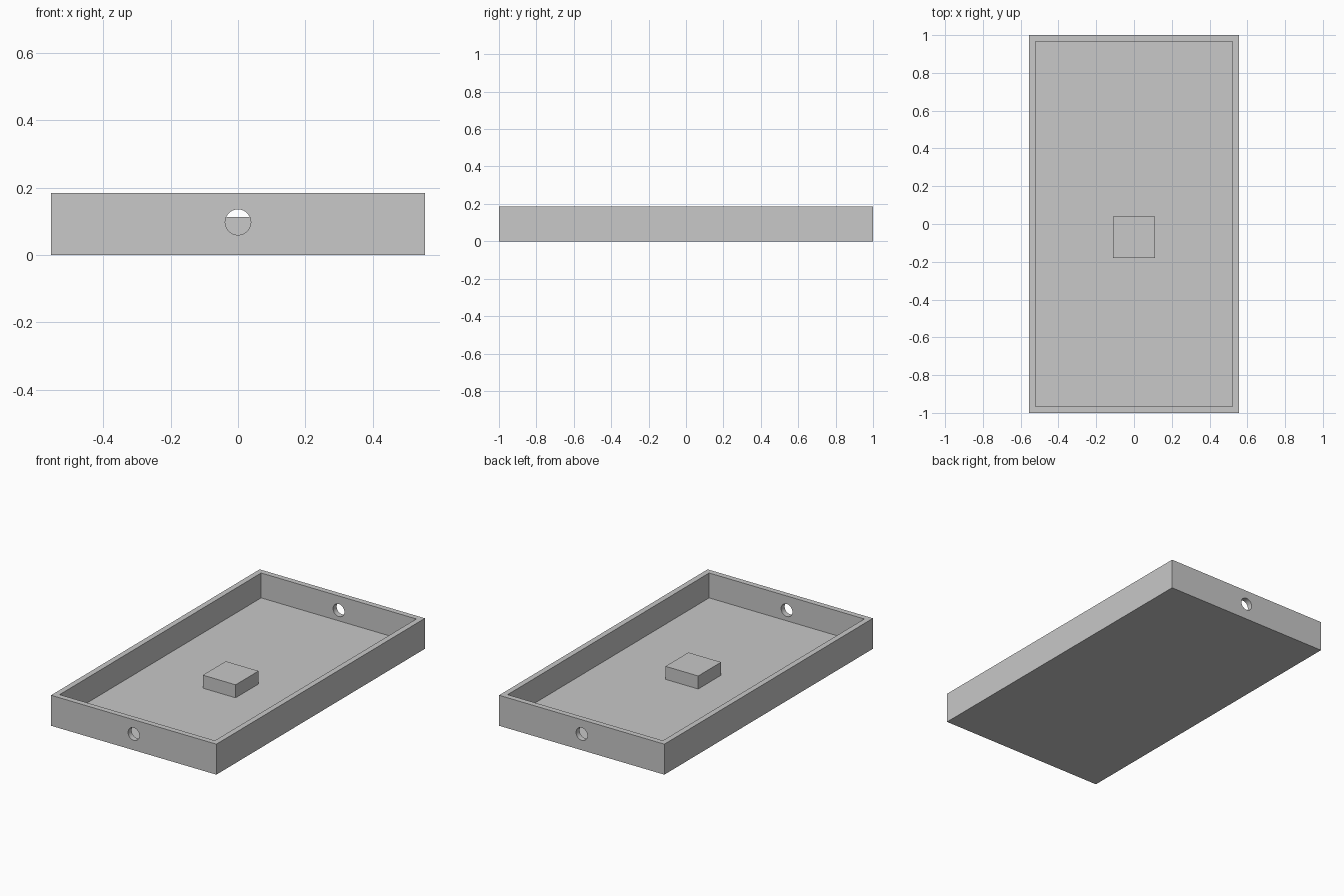
import bpy
import math

default = bpy.data.objects.get("Cube")
if default:
    bpy.data.objects.remove(default, do_unlink=True)

WIDTH, LENGTH, HEIGHT = 1.11, 2.0, 0.185
WALL = 0.034

grey = bpy.data.materials.new("plain_grey")
grey.use_nodes = True
colour = (0.58, 0.58, 0.58, 1)
grey.diffuse_color = colour
grey.node_tree.nodes["Principled BSDF"].inputs["Base Color"].default_value = colour


def box(name, size, centre_y, bottom):
    """Box standing on the given height, centred on x = 0."""
    bpy.ops.mesh.primitive_cube_add(size=1, location=(0, centre_y, bottom + size[2] / 2))
    obj = bpy.context.object
    obj.name = name
    obj.scale = size
    bpy.ops.object.transform_apply(location=False, rotation=False, scale=True)
    obj.data.materials.append(grey)
    return obj


def cut(target, cutter):
    """Subtract the cutter from the target and discard it."""
    cutter.hide_render = True
    mod = target.modifiers.new("cut", "BOOLEAN")
    mod.operation = "DIFFERENCE"
    mod.solver = "EXACT"
    mod.object = cutter
    bpy.context.view_layer.objects.active = target
    bpy.ops.object.modifier_apply(modifier=mod.name)
    bpy.data.objects.remove(cutter, do_unlink=True)


# Open tray with an even wall and floor thickness
tray = box("tray", (WIDTH, LENGTH, HEIGHT), 0, 0)
cavity = box("cavity_cutter", (WIDTH - 2 * WALL, LENGTH - 2 * WALL, HEIGHT), 0, WALL)
cut(tray, cavity)

# Round holes through the front and back walls
bpy.ops.mesh.primitive_cylinder_add(vertices=48, radius=0.038, depth=LENGTH * 1.2,
                                    location=(0, 0, 0.098), rotation=(math.pi / 2, 0, 0))
drill = bpy.context.object
drill.name = "hole_cutter"
drill.data.materials.append(grey)
cut(tray, drill)

# Raised block on the floor
block = box("floor_block", (0.22, 0.22, 0.079), -0.07, WALL)

# Smooth hole walls, crisp box edges
bpy.ops.object.select_all(action="DESELECT")
tray.select_set(True)
bpy.context.view_layer.objects.active = tray
bpy.ops.object.shade_smooth_by_angle(angle=math.radians(30))
